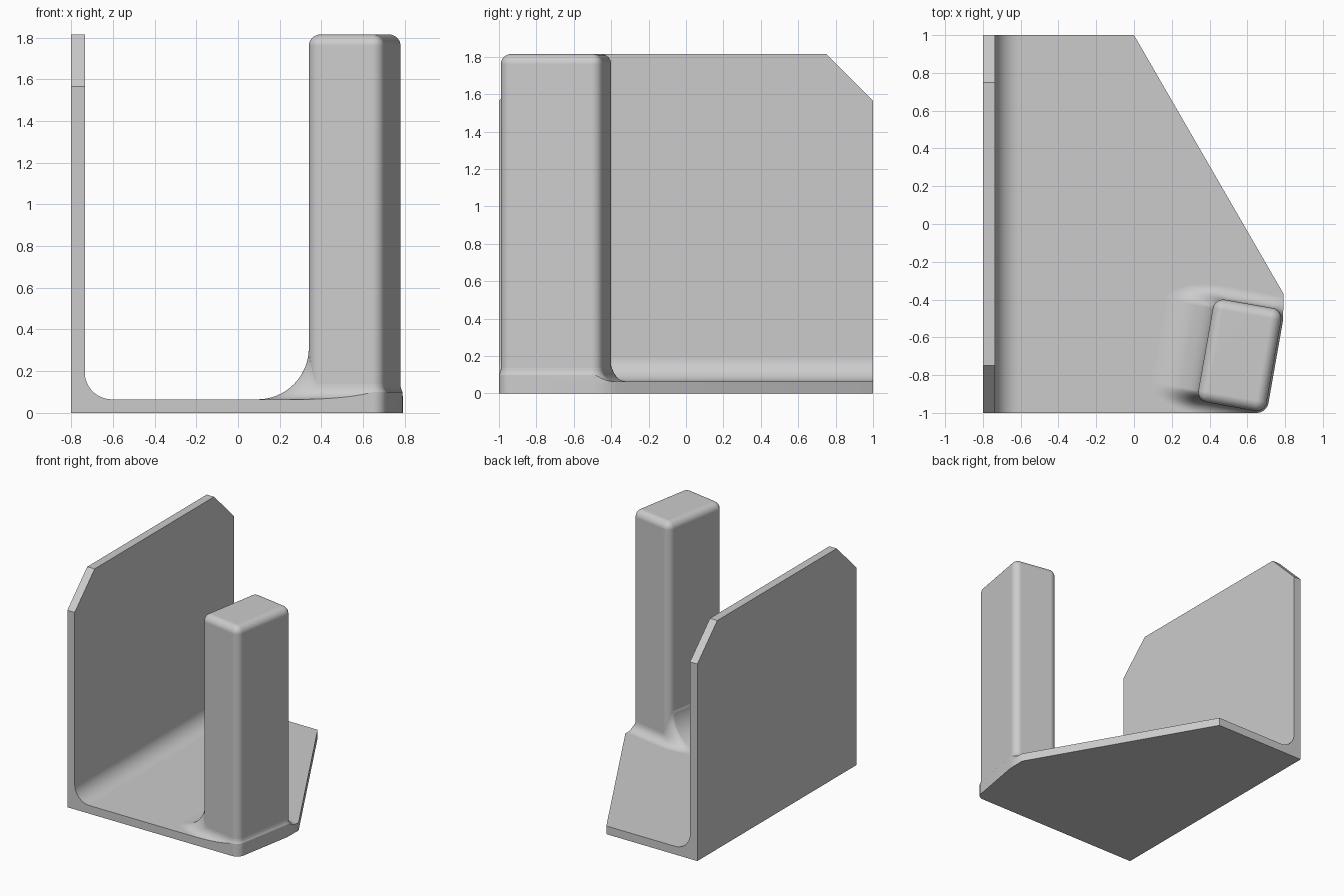
import bpy, bmesh
from math import sin, cos, pi, radians
from mathutils import Vector, Matrix

if "Cube" in bpy.data.objects:
    bpy.data.objects.remove(bpy.data.objects["Cube"], do_unlink=True)

grey = bpy.data.materials.new("light grey")
grey.use_nodes = True
COLOR = (0.6, 0.6, 0.6, 1)
grey.diffuse_color = COLOR
grey.node_tree.nodes["Principled BSDF"].inputs["Base Color"].default_value = COLOR

HEIGHT, FLOOR = 1.815, 0.065
WALL_IN, COVE = -0.735, 0.13
CORE_X, CORE_Y, ROUND = 0.1285, 0.221, 0.055      # post half sizes without its rounding
PLACE = Matrix.Translation((0.56, -0.695, 0)) @ Matrix.Rotation(radians(-10), 4, "Z")


def finish(bm, name):
    bmesh.ops.recalc_face_normals(bm, faces=bm.faces)
    mesh = bpy.data.meshes.new(name)
    bm.to_mesh(mesh)
    bm.free()
    mesh.materials.append(grey)
    ob = bpy.data.objects.new(name, mesh)
    bpy.context.collection.objects.link(ob)
    return ob


def prism(name, points, depth):
    """Extrude a polygon of 3D points along a vector."""
    bm = bmesh.new()
    face = bm.faces.new([bm.verts.new(p) for p in points])
    new = bmesh.ops.extrude_face_region(bm, geom=[face])["geom"]
    bmesh.ops.translate(bm, vec=depth, verts=[v for v in new if isinstance(v, bmesh.types.BMVert)])
    return finish(bm, name)


def activate(ob):
    bpy.ops.object.select_all(action="DESELECT")
    ob.select_set(True)
    bpy.context.view_layer.objects.active = ob


def apply_all(ob):
    activate(ob)
    for mod in list(ob.modifiers):
        bpy.ops.object.modifier_apply(modifier=mod.name)


def keep_inside(ob, cutter):
    mod = ob.modifiers.new("trim", "BOOLEAN")
    mod.operation, mod.solver, mod.object = "INTERSECT", "EXACT", cutter
    apply_all(ob)


def smooth(ob):
    activate(ob)
    bpy.ops.object.shade_smooth_by_angle(angle=radians(32))
    mod = ob.modifiers.new("even shading", "WEIGHTED_NORMAL")
    mod.keep_sharp = True


# Floor plan cutter: slanted back edge, side edge following the post, rounded front corner
corner = PLACE @ Vector((CORE_X, -CORE_Y, 0))
edge = ROUND + 0.01
plan = [(-1, 1), (-1, -1)]
for i in range(9):
    a = radians(-90 + 10 * i)
    plan.append((corner.x + edge * cos(a), -1 + edge + edge * sin(a)))
plan += [(0.789, -0.511), (0.792, -0.37), (0, 1)]
plan_cutter = prism("plan_cutter", [(x, y, -0.2) for x, y in plan], (0, 0, 2.4))

# Side cutter: chamfers the two upper wall corners
side = [(-1.2, -0.1), (1.2, -0.1), (1.2, 1.365), (0.55, 2.015), (-0.55, 2.015), (-1.2, 1.365)]
side_cutter = prism("side_cutter", [(-1.1, y, z) for y, z in side], (2.2, 0, 0))

# Bracket: wall and floor joined by a cove
profile = [(-0.8, 0), (1, 0), (1, FLOOR)]
for i in range(17):
    a = -pi / 2 - i * pi / 32
    profile.append((WALL_IN + COVE + COVE * cos(a), FLOOR + COVE + COVE * sin(a)))
profile += [(WALL_IN, HEIGHT), (-0.8, HEIGHT)]
bracket = prism("wall_and_floor", [(x, -1.1, z) for x, z in profile], (0, 2.2, 0))
keep_inside(bracket, plan_cutter)
keep_inside(bracket, side_cutter)
smooth(bracket)

# Post: a turned block with rounded edges
bm = bmesh.new()
bmesh.ops.create_cube(bm, size=1)
size = (2 * (CORE_X + ROUND), 2 * (CORE_Y + ROUND), HEIGHT - 0.005)
bmesh.ops.scale(bm, vec=size, verts=bm.verts)
bmesh.ops.translate(bm, vec=(0, 0, (HEIGHT + 0.005) / 2), verts=bm.verts)
bm.transform(PLACE)
post = finish(bm, "post")
bevel = post.modifiers.new("rounding", "BEVEL")
bevel.width, bevel.segments = ROUND, 8
apply_all(post)
smooth(post)

# Post foot: concave flare, wide on the inner side and narrow elsewhere
outline = []
for k, (sx, sy) in enumerate([(1, 1), (-1, 1), (-1, -1), (1, -1)]):
    for i in range(13):
        a = (k + i / 12) * pi / 2
        outline.append((sx * CORE_X, sy * CORE_Y, cos(a), sin(a)))


def flare_ring(t, drop=0.0):
    ring = []
    for x, y, nx, ny in outline:
        reach = 0.25 if nx < 0 else 0.07
        rise = 0.07 + 0.18 * max(0, -nx) ** 2
        out = 1 - sin(t)
        ring.append((x + nx * (ROUND + reach * out), y + ny * (ROUND + 0.07 * out),
                     FLOOR + rise * (1 - cos(t)) - drop))
    return ring


rings = [flare_ring(0, 0.01)] + [flare_ring(i * pi / 32) for i in range(17)]
rings.append([(x * 0.8, y * 0.8, 0.4) for x, y, z in rings[-1]])
bm = bmesh.new()
loops = [[bm.verts.new(p) for p in ring] for ring in rings]
for low, high in zip(loops, loops[1:]):
    for i in range(len(low)):
        bm.faces.new((low[i - 1], low[i], high[i], high[i - 1]))
bm.faces.new(loops[0])
bm.faces.new(loops[-1])
bm.transform(PLACE)
foot = finish(bm, "post_foot")
keep_inside(foot, plan_cutter)
smooth(foot)

for cutter in (plan_cutter, side_cutter):
    bpy.data.objects.remove(cutter, do_unlink=True)
